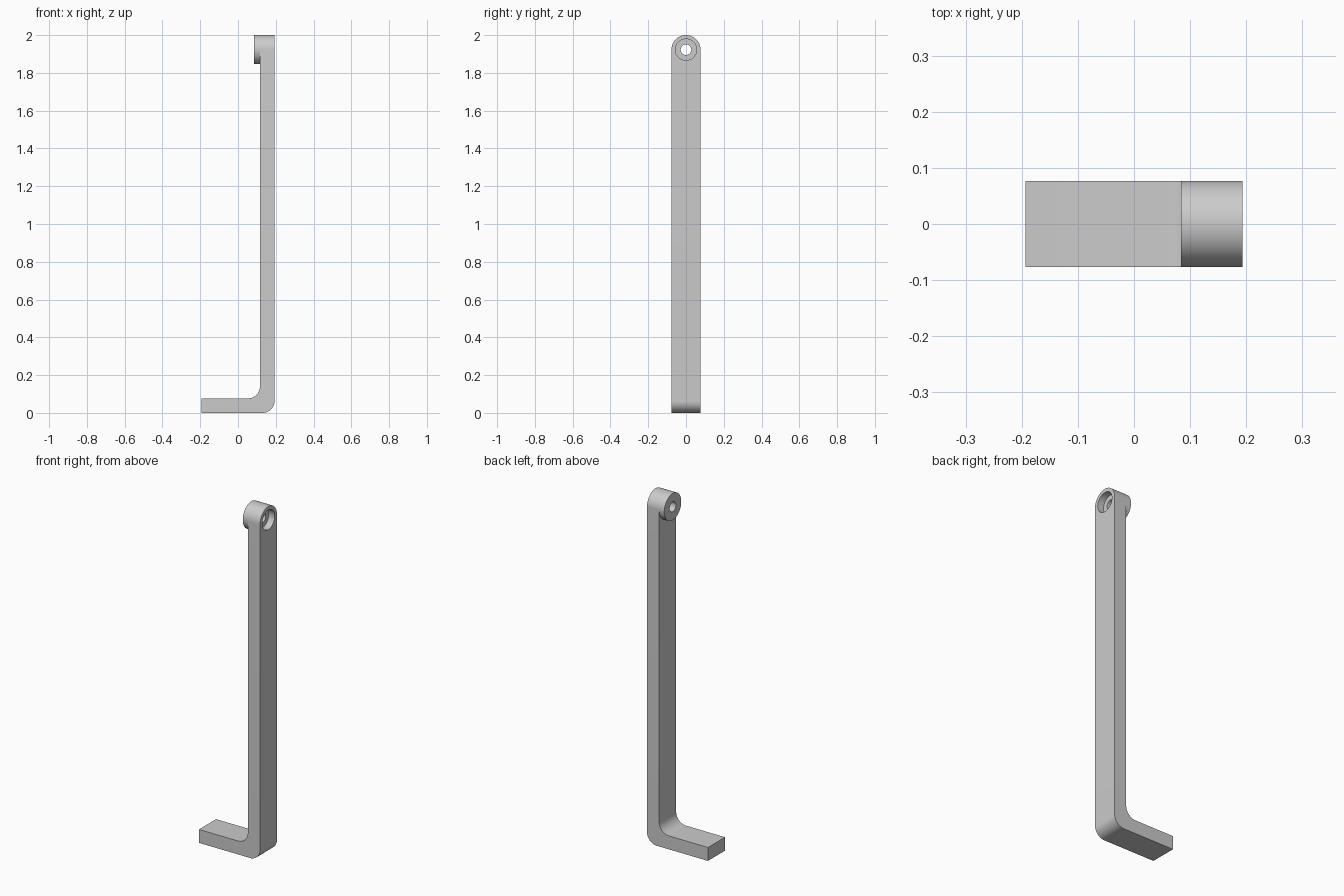
import bpy
import bmesh
from math import sin, cos, pi, radians
from mathutils import Vector

cube = bpy.data.objects.get("Cube")
if cube:
    bpy.data.objects.remove(cube, do_unlink=True)

# Main dimensions
END_X = 0.193        # half of the overall length
HALF_W = 0.077       # half width, also the radius of the rounded top
THICK = 0.077        # bar thickness
FILLET = 0.062       # bend radius
INNER_X = END_X - THICK
BOSS_X = 0.084       # inner face of the boss
EYE_Z = 2 - HALF_W   # height of the bolt hole
HOLE_R, BORE_R, BORE_DEPTH = 0.028, 0.056, 0.038

grey = bpy.data.materials.new("plain grey")
grey.use_nodes = True
grey.diffuse_color = (0.6, 0.6, 0.6, 1)
grey.node_tree.nodes["Principled BSDF"].inputs["Base Color"].default_value = (0.6, 0.6, 0.6, 1)


def arc(cx, cy, r, start, end, steps):
    angles = [radians(start + (end - start) * i / steps) for i in range(steps + 1)]
    return [(cx + r * cos(a), cy + r * sin(a)) for a in angles]


def prism(name, points, place, direction):
    """Extrude a flat outline; place maps a 2D point into space."""
    bm = bmesh.new()
    face = bm.faces.new([bm.verts.new(place(u, v)) for u, v in points])
    new = bmesh.ops.extrude_face_region(bm, geom=[face])["geom"]
    moved = [g for g in new if isinstance(g, bmesh.types.BMVert)]
    bmesh.ops.translate(bm, verts=moved, vec=Vector(direction))
    bmesh.ops.recalc_face_normals(bm, faces=bm.faces)
    mesh = bpy.data.meshes.new(name)
    bm.to_mesh(mesh)
    bm.free()
    mesh.materials.append(grey)
    obj = bpy.data.objects.new(name, mesh)
    bpy.context.collection.objects.link(obj)
    return obj


def rod(name, radius, x0, x1):
    """Cylinder along x, centred on the bolt hole."""
    circle = arc(0, EYE_Z, radius, 0, 360, 64)[:-1]
    return prism(name, circle, lambda y, z: (x0, y, z), (x1 - x0, 0, 0))


def apply_boolean(obj, tool, operation):
    mod = obj.modifiers.new(operation, "BOOLEAN")
    mod.operation = operation
    mod.solver = "EXACT"
    mod.object = tool
    bpy.context.view_layer.objects.active = obj
    bpy.ops.object.modifier_apply(modifier=mod.name)
    bpy.data.objects.remove(tool, do_unlink=True)


def smooth(obj):
    bpy.ops.object.select_all(action="DESELECT")
    obj.select_set(True)
    bpy.context.view_layer.objects.active = obj
    bpy.ops.object.shade_smooth_by_angle(angle=radians(30))


# Bent bar: L-shaped side outline with rounded inner and outer bend
outline = [(-END_X, 0)]
outline += arc(END_X - FILLET, FILLET, FILLET, -90, 0, 16)
outline += [(END_X, 2.1), (INNER_X, 2.1)]
outline += arc(INNER_X - FILLET, THICK + FILLET, FILLET, 0, -90, 16)
outline += [(-END_X, THICK)]
bar = prism("bent_bar", outline, lambda x, z: (x, -0.2, z), (0, 0.4, 0))

# Trim the bar to its width and rounded top
width_shape = [(-HALF_W, -0.2), (HALF_W, -0.2)] + arc(0, EYE_Z, HALF_W, 0, 180, 32)
trim = prism("width_trim", width_shape, lambda y, z: (-0.5, y, z), (1, 0, 0))
apply_boolean(bar, trim, "INTERSECT")

# Bolt hole with a counterbore on the outer face
apply_boolean(bar, rod("hole_cutter", HOLE_R, 0, 0.3), "DIFFERENCE")
apply_boolean(bar, rod("bore_cutter", BORE_R, END_X - BORE_DEPTH, 0.3), "DIFFERENCE")
smooth(bar)

# Round boss on the inner face
boss = rod("eye_boss", HALF_W, BOSS_X, INNER_X)
apply_boolean(boss, rod("boss_cutter", HOLE_R, 0, 0.3), "DIFFERENCE")
smooth(boss)
